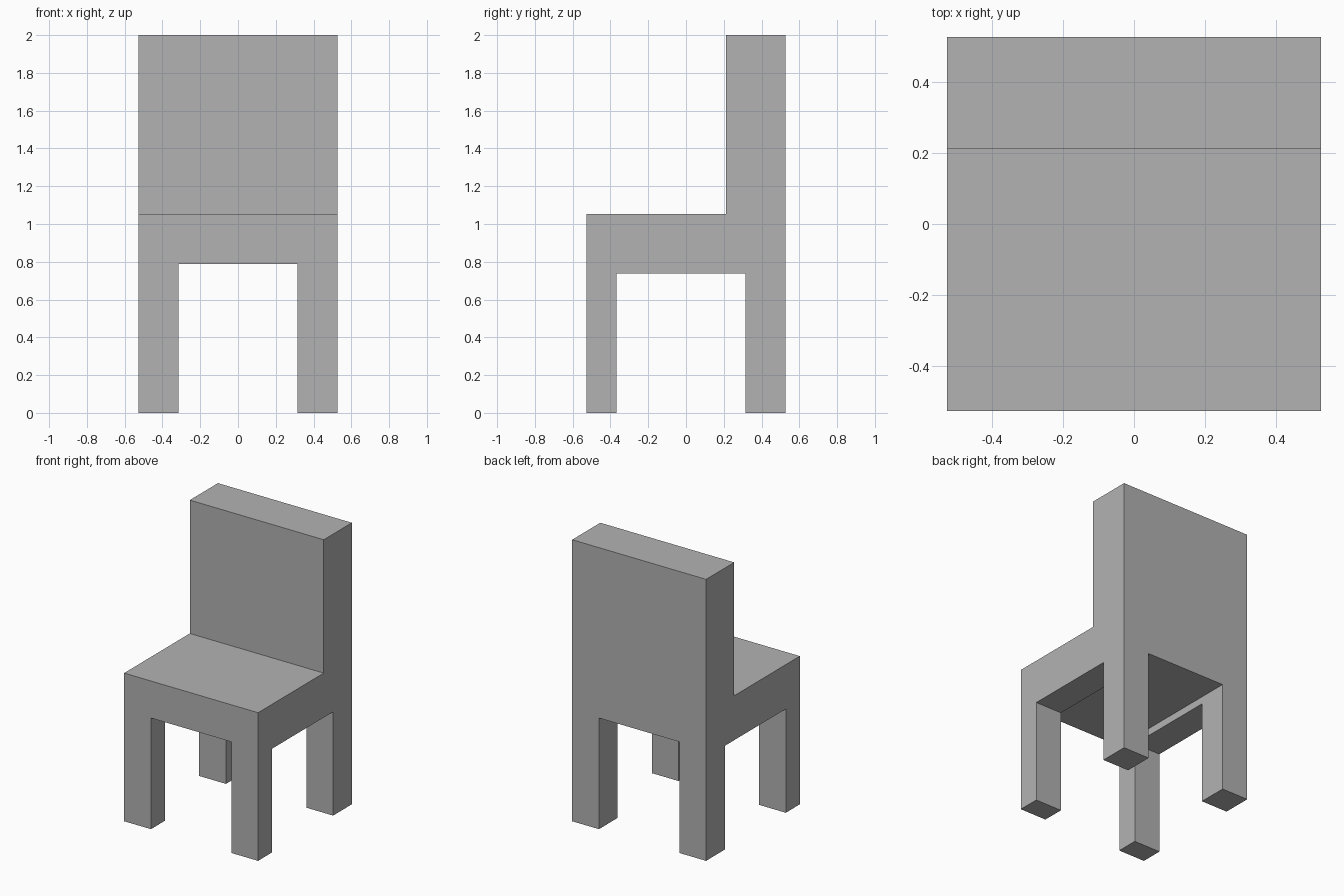
import bpy
import bmesh
from mathutils import Matrix, Vector

cube = bpy.data.objects.get("Cube")
if cube:
    bpy.data.objects.remove(cube, do_unlink=True)

U = 2 / 19            # design unit: the chair is 10 x 10 x 19 units
HALF = 5 * U

grey = bpy.data.materials.new("plain_grey")
grey.use_nodes = True
colour = (0.448, 0.448, 0.448, 1)
grey.diffuse_color = colour
grey.node_tree.nodes["Principled BSDF"].inputs["Base Color"].default_value = colour


def add_object(name, bm):
    bmesh.ops.recalc_face_normals(bm, faces=bm.faces)
    mesh = bpy.data.meshes.new(name)
    bm.to_mesh(mesh)
    bm.free()
    mesh.materials.append(grey)
    obj = bpy.data.objects.new(name, mesh)
    bpy.context.collection.objects.link(obj)
    return obj


def add_box(name, low, high):
    low, high = Vector(low), Vector(high)
    bm = bmesh.new()
    bmesh.ops.create_cube(bm, size=1, matrix=Matrix.Translation((low + high) / 2)
                          @ Matrix.Diagonal((*(high - low), 1)))
    return add_object(name, bm)


# Solid seat and backrest: an L-shaped side profile extruded across the width
profile = [(-5, 0), (5, 0), (5, 19), (2, 19), (2, 10), (-5, 10)]
bm = bmesh.new()
side = bm.faces.new([bm.verts.new((-HALF, y * U, z * U)) for y, z in profile])
extruded = bmesh.ops.extrude_face_region(bm, geom=[side])["geom"]
bmesh.ops.translate(bm, vec=(2 * HALF, 0, 0),
                    verts=[v for v in extruded if isinstance(v, bmesh.types.BMVert)])
chair = add_object("chair", bm)

# Two crossing openings leave the four legs
cutters = [
    add_box("front_opening_cutter", (-3 * U, -1, -1), (3 * U, 1, 7.5 * U)),
    add_box("side_opening_cutter", (-1, -3.5 * U, -1), (1, 3 * U, 7 * U)),
]
for cutter in cutters:
    cutter.hide_render = True
    cut = chair.modifiers.new(cutter.name, "BOOLEAN")
    cut.operation = "DIFFERENCE"
    cut.solver = "EXACT"
    cut.object = cutter

# Bake the cuts and drop the helpers
bpy.context.view_layer.update()
result = chair.evaluated_get(bpy.context.evaluated_depsgraph_get())
baked = bpy.data.meshes.new_from_object(result)
chair.modifiers.clear()
chair.data = baked
for cutter in cutters:
    bpy.data.objects.remove(cutter, do_unlink=True)
